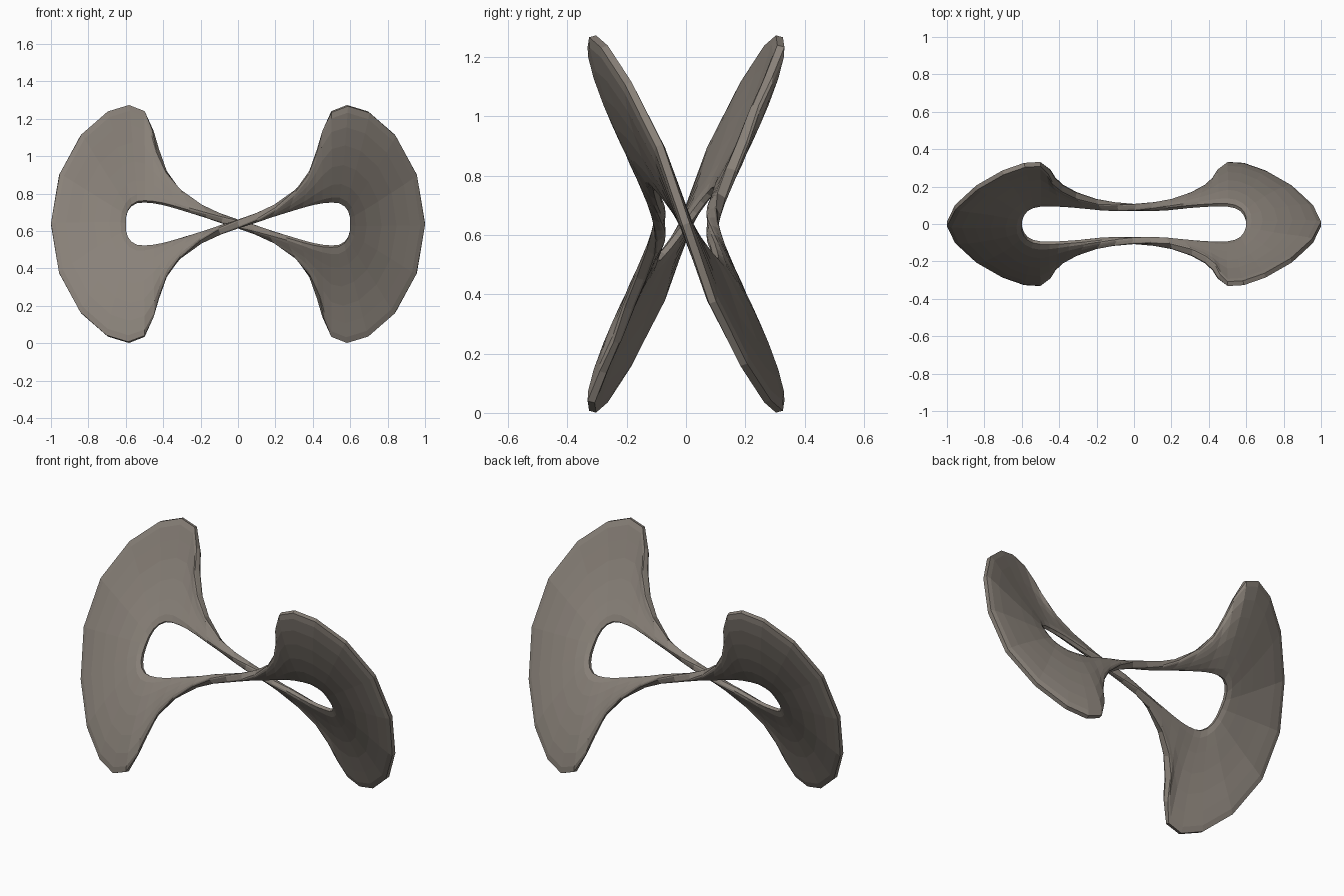
import bpy
from mathutils import Vector

if "Cube" in bpy.data.objects:
    bpy.data.objects.remove(bpy.data.objects["Cube"])

C = 0.637      # height of the centre
BOW = 0.022    # how far the middle of the band bulges
THICK = 0.045
# Positions across the band (hole to rim) and the share of full thickness there
ACROSS = [(0, .42), (.07, .8), (.22, .95), (.42, 1), (.62, 1), (.8, 1), (.94, .85), (1, .55)]

# One quarter of the outer rim: right tip, over the upper front, to the bridge centre
outer = [(1, 0, 0), (.955, -.09, .265), (.84, -.195, .475), (.7, -.275, .598),
         (.585, -.315, .633), (.5, -.32, .60), (.455, -.28, .5), (.43, -.235, .40),
         (.385, -.195, .285), (.31, -.155, .185), (.20, -.122, .095), (.10, -.111, .04),
         (0, -.108, 0)]
# Matching quarter of the inner hole edge
inner = [(.6, 0, 0), (.598, -.03, .04), (.588, -.055, .073), (.57, -.077, .098),
         (.54, -.093, .116), (.50, -.101, .12), (.45, -.102, .116), (.40, -.1, .107),
         (.34, -.096, .091), (.26, -.089, .067), (.17, -.08, .044), (.085, -.073, .02),
         (0, -.07, 0)]
# Share of the bulge along the quarter
bulge = [0, .4, .75, .95, 1, 1, .9, .75, .5, .25, .1, 0, 0]
middle = [((a[0] + b[0]) / 2, (a[1] + b[1]) / 2 - BOW * k, (a[2] + b[2]) / 2 - .4 * BOW * k)
          for a, b, k in zip(inner, outer, bulge)]


def full_loop(quarter):
    """Half-turns about y, z and x carry the quarter right round the band."""
    back = quarter[::-1]
    q2 = [(-x, y, -z) for x, y, z in back]
    q3 = [(-x, -y, z) for x, y, z in quarter]
    q4 = [(x, -y, -z) for x, y, z in back]
    loop = quarter[:-1] + q2[:-1] + q3[:-1] + q4[:-1]
    return [Vector(p) + Vector((0, 0, C)) for p in loop]


def curve(a, m, b, s):
    """Parabola through three points."""
    return a * (1 - s) * (1 - 2 * s) + m * 4 * s * (1 - s) + b * s * (2 * s - 1)


# Twisted band swept between the loops
rings = list(zip(full_loop(inner), full_loop(middle), full_loop(outer)))
n, w = len(rings), len(ACROSS)
verts = [curve(a, m, b, s) for a, m, b in rings for s, _ in ACROSS]
faces = [(i * w + j, i * w + j + 1, (i + 1) % n * w + j + 1, (i + 1) % n * w + j)
         for i in range(n) for j in range(w - 1)]
mesh = bpy.data.meshes.new("twisted_band")
mesh.from_pydata(verts, [], faces)
band = bpy.data.objects.new("twisted_band", mesh)
bpy.context.collection.objects.link(band)

# Slab thickness, centred on the surface and tapering to both edges
group = band.vertex_groups.new(name="thickness")
for j, (_, t) in enumerate(ACROSS):
    group.add([i * w + j for i in range(n)], t, 'REPLACE')
solid = band.modifiers.new("thickness", 'SOLIDIFY')
solid.thickness = THICK
solid.offset = 0
solid.vertex_group = "thickness"

mat = bpy.data.materials.new("warm_grey_stone")
mat.diffuse_color = (0.25, 0.22, 0.19, 1)
mat.use_nodes = True
mat.node_tree.nodes["Principled BSDF"].inputs["Base Color"].default_value = mat.diffuse_color
mesh.materials.append(mat)
